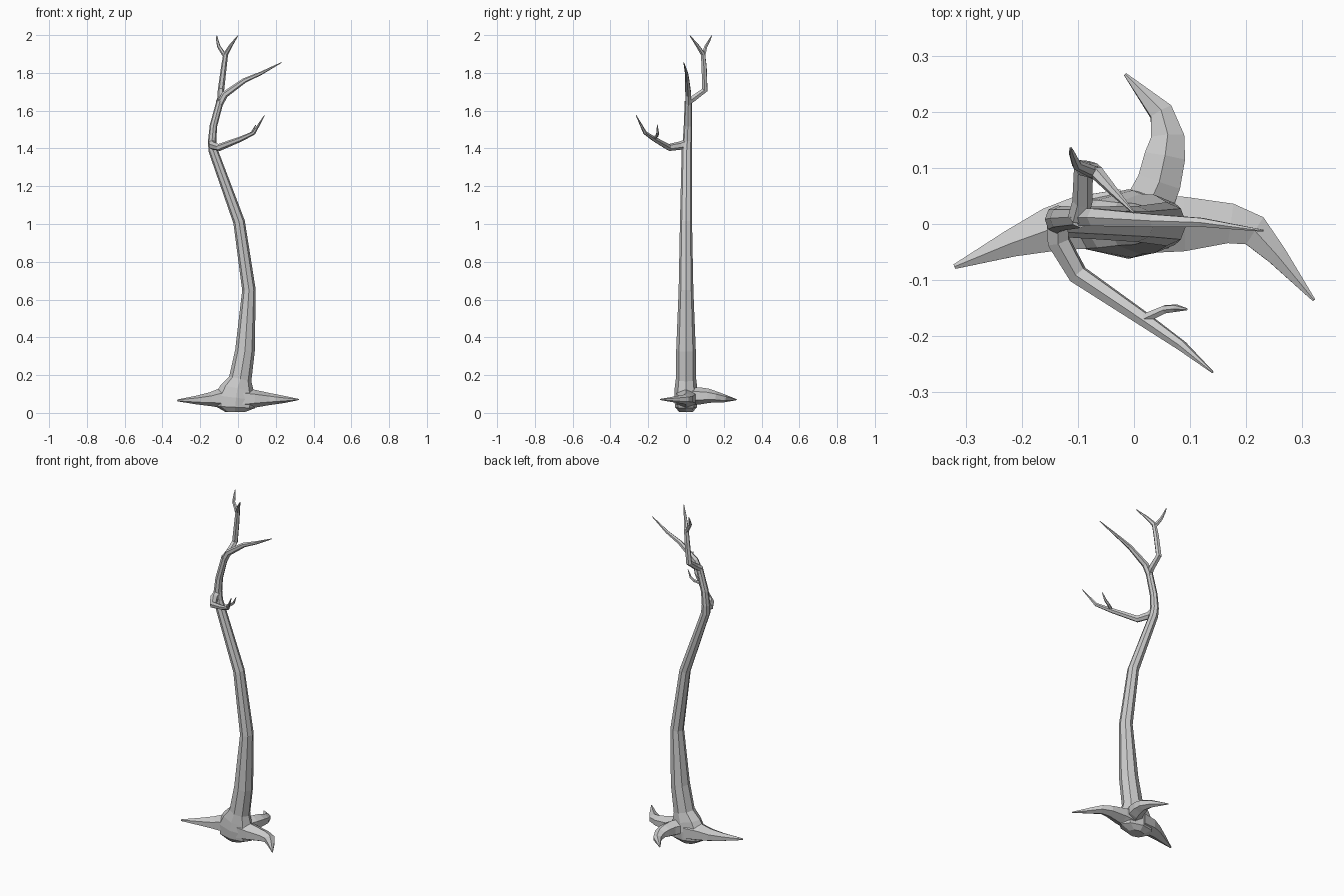
import bpy, bmesh, math
from mathutils import Vector


def limb(name, pts, sides=6, ref=(0, 0, 1)):
    """Tapered flat-faced tube; each point is x, y, z, radius along ref, (radius across ref)."""
    bm = bmesh.new()
    P = [Vector(p[:3]) for p in pts]
    ref = Vector(ref)
    rings = []
    for i, p in enumerate(P):
        a = (p - P[i - 1]).normalized() if i else Vector()
        b = (P[i + 1] - p).normalized() if i < len(P) - 1 else Vector()
        t = (a + b).normalized()
        u = (ref - t * ref.dot(t)).normalized()
        v = t.cross(u)
        ref = u
        ru, rv = pts[i][3], pts[i][-1]
        rings.append([bm.verts.new(p + u * ru * math.cos(k * math.tau / sides)
                                   + v * rv * math.sin(k * math.tau / sides))
                      for k in range(sides)])
    for r, s in zip(rings, rings[1:]):
        for k in range(sides):
            j = (k + 1) % sides
            bm.faces.new((r[k], r[j], s[j], s[k]))
    bm.faces.new(rings[0][::-1])
    bm.faces.new(rings[-1])
    bmesh.ops.recalc_face_normals(bm, faces=bm.faces)
    me = bpy.data.meshes.new(name)
    bm.to_mesh(me)
    bm.free()
    ob = bpy.data.objects.new(name, me)
    bpy.context.collection.objects.link(ob)
    return ob


# trunk with flared base
limb("trunk", [
    (-.015, 0, .004, .05, .035), (-.015, 0, .03, .105, .058), (-.01, 0, .08, .115, .062),
    (-.003, 0, .13, .09, .06), (.012, 0, .18, .06, .054), (.037, 0, .33, .052, .052),
    (.058, 0, .65, .036, .039), (.006, 0, 1.01, .031, .032), (-.132, .004, 1.39, .025, .027),
    (-.137, .008, 1.44, .022, .025), (-.13, .01, 1.52, .02, .022),
    (-.095, .012, 1.65, .019, .019)], 8, (1, 0, 0))

# roots
limb("left_root", [
    (-.02, .01, .075, .06, .06), (-.1, .002, .078, .05, .054), (-.15, -.01, .072, .036, .045),
    (-.22, -.035, .068, .023, .028), (-.32, -.076, .066, .005, .005)])
limb("right_root", [
    (.02, 0, .075, .062, .06), (.09, 0, .075, .047, .056), (.172, .001, .073, .031, .041),
    (.215, -.012, .072, .024, .033), (.255, -.056, .071, .017, .021),
    (.321, -.136, .071, .003, .003)])
limb("back_root", [
    (.02, .02, .09, .045, .05), (.045, .075, .09, .045, .045), (.055, .12, .09, .038, .042),
    (.06, .155, .085, .03, .034), (.048, .2, .077, .022, .024), (-.016, .267, .07, .003, .003)])

# upper right branch, continuing the trunk
limb("right_branch", [
    (-.105, .012, 1.62, .018), (-.07, .012, 1.685, .018), (.035, .006, 1.76, .013),
    (.12, .003, 1.797, .009), (.23, -.012, 1.855, .002)])

# top branch and its fork
limb("top_branch", [
    (-.1, .01, 1.645, .018), (-.092, .04, 1.665, .018), (-.09, .1, 1.71, .017),
    (-.075, .096, 1.83, .015), (-.065, .09, 1.9, .013), (-.038, .06, 1.945, .009),
    (0, .02, 1.998, .002)], 6, (1, 0, 0))
limb("top_twig", [
    (-.066, .09, 1.885, .012), (-.102, .105, 1.94, .009), (-.11, .125, 1.975, .006),
    (-.113, .136, 1.998, .002)], 6, (1, 0, 0))

# lower front branch and its twig
limb("front_branch", [
    (-.137, .01, 1.43, .022), (-.135, -.03, 1.415, .022), (-.1, -.09, 1.405, .019),
    (.015, -.168, 1.45, .014), (.085, -.217, 1.483, .01), (.14, -.264, 1.575, .002)])
limb("front_twig", [
    (.015, -.17, 1.453, .01), (.055, -.152, 1.47, .008), (.075, -.15, 1.485, .007),
    (.094, -.152, 1.525, .002)])
